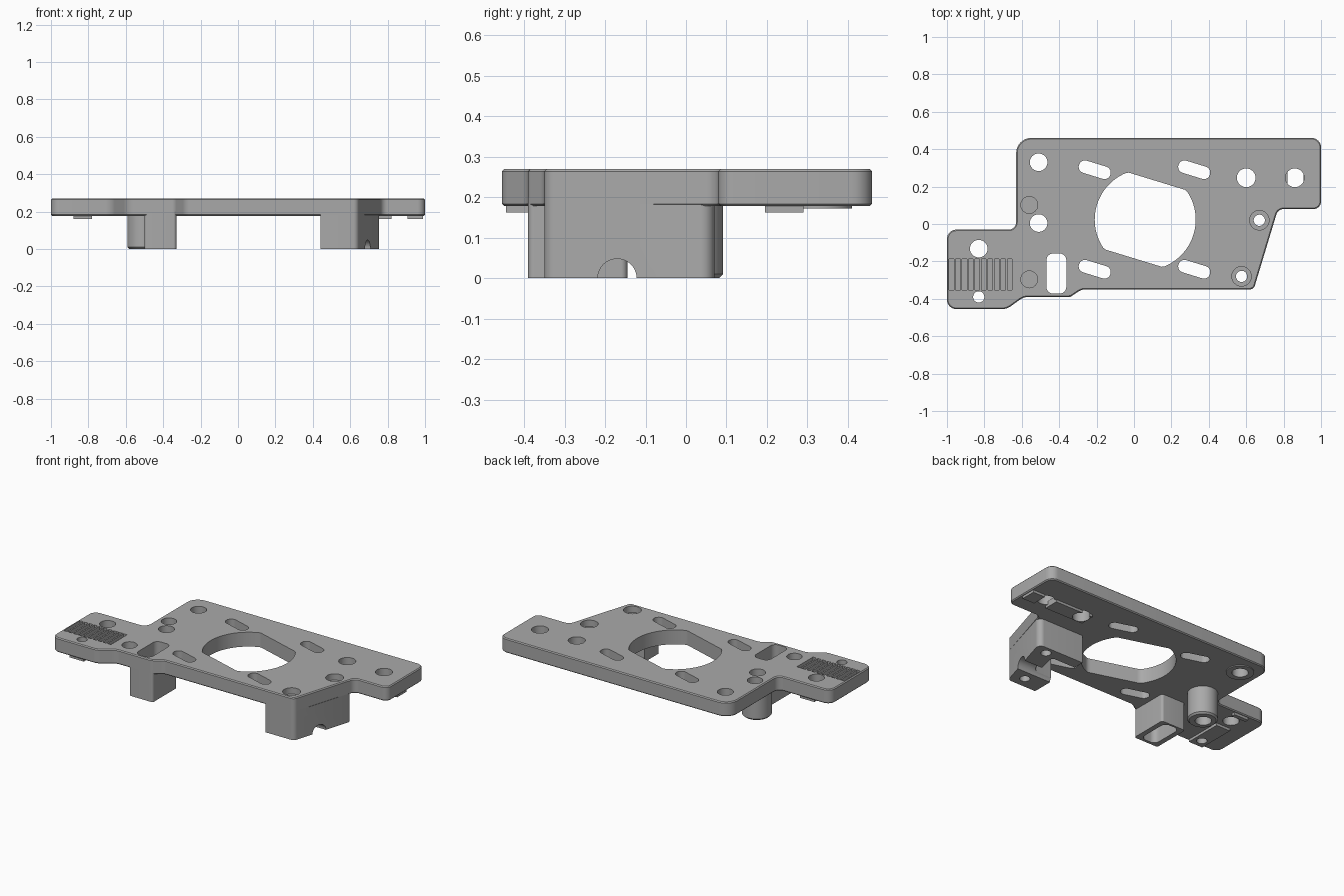
import bpy, bmesh, math
from mathutils import Vector, Matrix

cube = bpy.data.objects.get("Cube")
if cube:
    bpy.data.objects.remove(cube)

grey = bpy.data.materials.new("machined_grey")
grey.use_nodes = True
grey.diffuse_color = (0.4, 0.4, 0.4, 1)
grey.node_tree.nodes["Principled BSDF"].inputs["Base Color"].default_value = (0.4, 0.4, 0.4, 1)

TOP, UNDER = 0.27, 0.178


def rounded(corners, steps=8):
    """Polygon from (x, y, fillet radius) corners."""
    out = []
    for i, (x, y, r) in enumerate(corners):
        p = Vector((x, y))
        if r == 0:
            out.append(p)
            continue
        a = (Vector(corners[i - 1][:2]) - p).normalized()
        b = (Vector(corners[(i + 1) % len(corners)][:2]) - p).normalized()
        half = a.angle(b) / 2
        centre = p + (a + b).normalized() * (r / math.sin(half))
        start = p + a * (r / math.tan(half)) - centre
        end = p + b * (r / math.tan(half)) - centre
        sweep = math.atan2(start.x * end.y - start.y * end.x, start.dot(end))
        for k in range(steps + 1):
            out.append(centre + Matrix.Rotation(sweep * k / steps, 2) @ start)
    return out


def rect(x0, x1, y0, y1, r=0):
    return rounded([(x0, y0, r), (x1, y0, r), (x1, y1, r), (x0, y1, r)])


def circle(x, y, r, n=40):
    return [Vector((x + r * math.cos(2 * math.pi * k / n), y + r * math.sin(2 * math.pi * k / n)))
            for k in range(n)]


def prism(name, pts, z0, z1):
    bm = bmesh.new()
    base = bm.faces.new([bm.verts.new((p[0], p[1], z0)) for p in pts])
    geo = bmesh.ops.extrude_face_region(bm, geom=[base])["geom"]
    bmesh.ops.translate(bm, vec=(0, 0, z1 - z0), verts=[g for g in geo if isinstance(g, bmesh.types.BMVert)])
    bmesh.ops.recalc_face_normals(bm, faces=bm.faces)
    mesh = bpy.data.meshes.new(name)
    bm.to_mesh(mesh)
    bm.free()
    mesh.materials.append(grey)
    obj = bpy.data.objects.new(name, mesh)
    bpy.context.collection.objects.link(obj)
    return obj


def apply(obj, mod):
    with bpy.context.temp_override(object=obj, active_object=obj, selected_objects=[obj]):
        bpy.ops.object.modifier_apply(modifier=mod.name)


def chamfer(obj, width):
    mod = obj.modifiers.new("chamfer", 'BEVEL')
    mod.width, mod.segments = width, 1
    mod.limit_method, mod.angle_limit = 'ANGLE', math.radians(50)
    apply(obj, mod)


def cut(objs, pts, z0, z1, turn=None):
    cutter = prism("cutter", pts, z0, z1)
    cutter.hide_render = True
    if turn:
        cutter.data.transform(turn)
    for obj in objs:
        mod = obj.modifiers.new("cut", 'BOOLEAN')
        mod.operation, mod.solver, mod.object = 'DIFFERENCE', 'EXACT', cutter
        apply(obj, mod)
    bpy.data.objects.remove(cutter)


# Main plate
plate = prism("plate", rounded([
    (-0.63, 0.46, 0.08), (-0.63, -0.03, 0.04), (-1, -0.03, 0.05), (-1, -0.455, 0.05),
    (-0.68, -0.455, 0.08), (-0.59, -0.39, 0.08), (-0.34, -0.39, 0.04), (-0.28, -0.35, 0.06),
    (0.64, -0.35, 0.03), (0.77, 0.08, 0.04), (1, 0.08, 0.04), (1, 0.46, 0.05)]), UNDER, TOP)
chamfer(plate, 0.006)

# C-shaped bracket block with a cable arch
bracket = prism("bracket_block", rounded([
    (0.44, 0.07, 0), (0.44, 0, 0), (0.61, 0, 0.02), (0.56, -0.21, 0.02), (0.44, -0.21, 0),
    (0.44, -0.35, 0), (0.64, -0.35, 0.03), (0.765, 0.07, 0.03)]), 0, 0.2)
arch_turn = Matrix.Translation((0, -0.17, 0)) @ Matrix.Rotation(math.pi / 2, 4, 'Y')
cut([bracket], circle(0, 0, 0.048), 0.3, 0.9, arch_turn)

# Slotted post, round boss and shallow boss ring
post = prism("slotted_post", rect(-0.5, -0.33, -0.39, -0.145, 0.015), 0, 0.2)
boss = prism("round_boss", circle(-0.505, 0.005, 0.087), 0, 0.2)
chamfer(boss, 0.01)
ring = prism("shallow_boss", circle(-0.51, 0.33, 0.08), 0.172, 0.2)

# Locating pads under the plate
side_pads = [prism("locating_pad", rect(*r), 0.162, 0.2) for r in (
    (-0.88, -0.78, -0.445, -0.2), (-0.88, -0.78, -0.065, -0.04),
    (0.55, 0.82, 0.195, 0.29), (0.905, 0.99, 0.195, 0.29))]

# Central opening: circle with two slanted flats
tilt = math.radians(-17)
opening = []
for p in circle(0, 0, 0.27, 96):
    q = Matrix.Rotation(-tilt, 2) @ p
    q.y = max(-0.215, min(0.215, q.y))
    opening.append(Matrix.Rotation(tilt, 2) @ q + Vector((0.06, 0.023)))
cut([plate], opening, 0, 0.4)

# Four slanted mounting slots
for x in (-0.21, 0.322):
    for y in (0.29, -0.242):
        turn = Matrix.Translation((x, y, 0)) @ Matrix.Rotation(tilt, 4, 'Z')
        cut([plate], rect(-0.088, 0.088, -0.034, 0.034, 0.0335), 0, 0.4, turn)

# Through holes
for x, y, r, parts in (
        (-0.51, 0.33, 0.047, [plate, ring]), (-0.51, 0.005, 0.047, [plate, boss]),
        (0.6, 0.247, 0.05, [plate, side_pads[2]]), (0.86, 0.247, 0.05, [plate]),
        (-0.83, -0.132, 0.047, [plate]), (-0.83, -0.39, 0.03, [plate, side_pads[0]]),
        (0.67, 0.02, 0.03, [plate, bracket]), (0.575, -0.28, 0.03, [plate, bracket])):
    cut(parts, circle(x, y, r), -0.1, 0.4)
cut([plate, post], rect(-0.468, -0.362, -0.372, -0.158, 0.035), -0.1, 0.4)

# Counterbores and blind recesses
for x, y, r, depth in ((0.67, 0.02, 0.052, 0.04), (0.575, -0.28, 0.052, 0.04),
                       (-0.56, 0.102, 0.045, 0.06), (-0.56, -0.296, 0.045, 0.06)):
    cut([plate], circle(x, y, r), TOP - depth, 0.4)

# Row of ten grip grooves
for k in range(10):
    x = -0.988 + 0.0345 * k
    cut([plate], rect(x, x + 0.025, -0.352, -0.188), TOP - 0.02, 0.4)

# Smooth round walls, crisp edges
for obj in [plate, bracket, post, boss, ring] + side_pads:
    bpy.ops.object.select_all(action='DESELECT')
    obj.select_set(True)
    bpy.context.view_layer.objects.active = obj
    bpy.ops.object.shade_smooth_by_angle(angle=math.radians(30))
